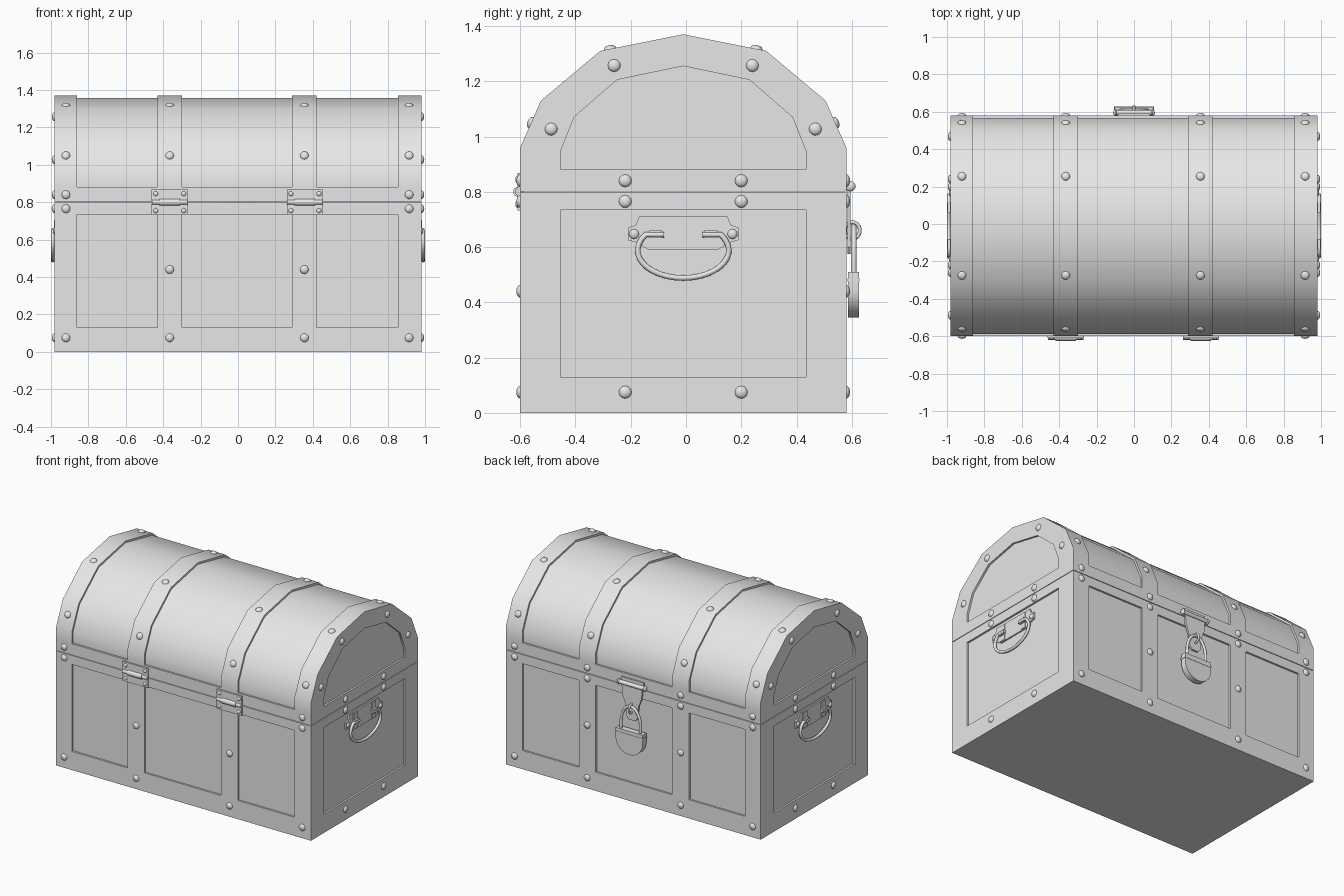
import bpy
import bmesh
import math
from mathutils import Matrix, Vector

if "Cube" in bpy.data.objects:
    bpy.data.objects.remove(bpy.data.objects["Cube"], do_unlink=True)

grey = bpy.data.materials.new("plain_grey")
grey.use_nodes = True
grey.diffuse_color = (0.8, 0.8, 0.8, 1)
grey.node_tree.nodes["Principled BSDF"].inputs["Base Color"].default_value = (0.8, 0.8, 0.8, 1)

CY = -0.01          # middle of the chest in depth
END = 0.982         # half length
HALF = 0.59         # half depth
DIP = 0.013         # depth of the recessed panels
IN = HALF - DIP
BANDS = [(-END, -0.86), (-0.43, -0.30), (0.29, 0.42), (0.855, END)]


def finish(name, bm):
    bmesh.ops.remove_doubles(bm, verts=bm.verts, dist=0.0005)
    bmesh.ops.recalc_face_normals(bm, faces=bm.faces)
    mesh = bpy.data.meshes.new(name)
    bm.to_mesh(mesh)
    bm.free()
    mesh.materials.append(grey)
    obj = bpy.data.objects.new(name, mesh)
    bpy.context.collection.objects.link(obj)
    return obj


def mirrored(half):
    """Close a half profile (offset, z) across the chest's middle."""
    other = [(-y, z) for y, z in reversed(half)]
    if half[-1][0] == 0:
        other = other[1:]
    return [(y + CY, z) for y, z in half + other]


def loft(name, outer, inner, panel):
    """Skin rings along x: end panel, frame, then bands and recessed panels."""
    rings = [(-END + DIP, panel), (-END, panel)]
    for i, (a, b) in enumerate(BANDS):
        if i > 0:
            rings.append((a, inner))
        rings += [(a, outer), (b, outer)]
        if i < len(BANDS) - 1:
            rings.append((b, inner))
    rings += [(END, panel), (END - DIP, panel)]
    bm = bmesh.new()
    rows = [[bm.verts.new((x, y, z)) for y, z in mirrored(p)] for x, p in rings]
    n = len(rows[0])
    for r, s in zip(rows, rows[1:]):
        for i in range(n):
            j = (i + 1) % n
            bm.faces.new((r[i], r[j], s[j], s[i]))
    bm.faces.new(rows[0])
    bm.faces.new(rows[-1])
    bmesh.ops.dissolve_degenerate(bm, dist=0.0005, edges=bm.edges)
    return finish(name, bm)


def prism(name, outline, to_world, depth):
    """Extrude a flat outline; to_world maps (u, v, depth) to a position."""
    bm = bmesh.new()
    low, high = [[bm.verts.new(to_world(u, v, d)) for u, v in outline] for d in depth]
    n = len(outline)
    bm.faces.new(low)
    bm.faces.new(high)
    for i in range(n):
        j = (i + 1) % n
        bm.faces.new((low[i], low[j], high[j], high[i]))
    return finish(name, bm)


def block(name, x, y, z):
    rect = [(x[0], z[0]), (x[1], z[0]), (x[1], z[1]), (x[0], z[1])]
    return prism(name, rect, lambda u, v, d: (u, d, v), y)


def barrel(name, centre, radius, length):
    """Cylinder lying along x."""
    bm = bmesh.new()
    bmesh.ops.create_cone(bm, cap_ends=True, segments=16, radius1=radius, radius2=radius, depth=length,
                          matrix=Matrix.Translation(centre) @ Matrix.Rotation(math.pi / 2, 4, "Y"))
    return finish(name, bm)


def tube(name, points, radius, cyclic=False):
    curve = bpy.data.curves.new(name, "CURVE")
    curve.dimensions = "3D"
    curve.bevel_depth = radius
    curve.bevel_resolution = 2
    curve.use_fill_caps = True
    spline = curve.splines.new("POLY")
    spline.points.add(len(points) - 1)
    for p, co in zip(spline.points, points):
        p.co = (*co, 1)
    spline.use_cyclic_u = cyclic
    curve.materials.append(grey)
    obj = bpy.data.objects.new(name, curve)
    bpy.context.collection.objects.link(obj)


def rivets(name, spots, radius=0.023):
    """Domed heads, each given as (position, outward direction)."""
    bm = bmesh.new()
    for pos, out in spots:
        turn = Vector(out).to_track_quat("Z", "Y").to_matrix().to_4x4()
        bmesh.ops.create_uvsphere(bm, u_segments=12, v_segments=8, radius=radius,
                                  matrix=Matrix.Translation(pos) @ turn @ Matrix.Diagonal((1, 1, 0.6, 1)))
    return finish(name, bm)


def arc(a, b, steps):
    return [math.radians(a + (b - a) * i / steps) for i in range(steps + 1)]


# Chest body
loft("chest_body",
     [(HALF, 0), (HALF, 0.13), (HALF, 0.13), (HALF, 0.735), (HALF, 0.735), (HALF, 0.798)],
     [(HALF, 0), (HALF, 0.13), (IN, 0.13), (IN, 0.735), (HALF, 0.735), (HALF, 0.798)],
     [(0.445, 0.13)] * 3 + [(0.445, 0.735)] * 3)

# Arched lid
loft("chest_lid",
     [(HALF, 0.802), (HALF, 0.88), (HALF, 0.88), (HALF, 0.96), (0.515, 1.13), (0.3, 1.31), (0, 1.37)],
     [(HALF, 0.802), (HALF, 0.88), (IN, 0.88), (IN, 0.957), (0.505, 1.121), (0.295, 1.297), (0, 1.357)],
     [(0.445, 0.88)] * 3 + [(0.445, 0.945), (0.395, 1.07), (0.24, 1.205), (0, 1.255)])

# Rivets on the bands, front and back
spots = []
for x in (-0.92, -0.365, 0.355, 0.915):
    middle = abs(x) < 0.5
    for s in (-1, 1):
        heights = [0.075]
        if middle:
            heights.append(0.44)
        if not middle or s > 0:
            heights += [0.765, 0.84]
        spots += [((x, CY + s * HALF, z), (0, s, 0)) for z in heights]
        spots.append(((x, CY + s * 0.55, 1.05), (0, s * 0.915, 0.4)))
        spots.append(((x, CY + s * 0.265, 1.317), (0, s * 0.2, 0.98)))
rivets("band_rivets", spots)

# Rivets on both ends
ends = [(0.21, 0.075), (0.21, 0.765), (0.21, 0.84), (0.25, 1.257), (0.478, 1.027)]
rivets("end_rivets", [((sx * END, CY + sy * y, z), (sx, 0, 0))
                      for sx in (-1, 1) for sy in (-1, 1) for y, z in ends])

# Hinges on the front
front = CY - HALF
for side, cx in (("right", -0.365), ("left", 0.358)):
    for part, z in (("lower", (0.733, 0.793)), ("upper", (0.807, 0.868))):
        block(f"{side}_hinge_{part}_leaf", (cx - 0.097, cx + 0.097), (front - 0.01, front + 0.005), z)
    barrel(f"{side}_hinge_pin", (cx, front - 0.006, 0.8), 0.013, 0.19)
    barrel(f"{side}_hinge_knuckle", (cx, front - 0.006, 0.8), 0.019, 0.11)
    rivets(f"{side}_hinge_rivets", [((cx + a, front - 0.01, z), (0, -1, 0))
                                    for a in (-0.075, 0.075) for z in (0.755, 0.845)], 0.013)

# Carrying handles on both ends
half_plate = [(0.125, 0.59), (0.165, 0.615), (0.2, 0.625), (0.2, 0.67), (0.172, 0.68), (0.16, 0.71)]
plate = half_plate + [(-y, z) for y, z in reversed(half_plate)]
for side, s in (("left", 1), ("right", -1)):
    def place(u, v, d, s=s):
        return (s * d, u + CY, v)
    prism(f"{side}_handle_plate", plate, place, (END - DIP - 0.005, END - 0.003))
    for k, c in (("front", -0.1), ("back", 0.1)):
        tab = [(c - 0.021, 0.595), (c + 0.021, 0.595), (c + 0.021, 0.705), (c - 0.021, 0.705)]
        prism(f"{side}_handle_{k}_tab", tab, place, (END - 0.01, END + 0.002))
        barrel_loop = [(c - 0.024, 0.632), (c + 0.024, 0.632), (c + 0.024, 0.66), (c - 0.024, 0.66)]
        prism(f"{side}_handle_{k}_loop", barrel_loop, place, (END - 0.005, END + 0.015))
    rivets(f"{side}_handle_rivets", [(place(y, 0.647, END - 0.003), (s, 0, 0)) for y in (-0.178, 0.178)], 0.018)
    bow = [(0.07, 0.645)] + [(0.165 * math.cos(a), 0.588 + 0.1 * math.sin(a)) for a in arc(35, -215, 24)]
    tube(f"{side}_handle_bow", [place(y, z, END + 0.008) for y, z in bow + [(-0.07, 0.645)]], 0.01)

# Hasp on the back
back = CY + HALF


def on_back(u, v, d):
    return (u, back + d, v)


block("hasp_mount", (-0.085, 0.085), (back - 0.005, back + 0.01), (0.805, 0.855))
barrel("hasp_pin", (0, back + 0.015, 0.82), 0.014, 0.2)
rivets("hasp_pin_ends", [((x, back + 0.015, 0.82), (x, 0, 0)) for x in (-0.1, 0.1)], 0.019)
strap = [(0.08, 0.83), (0.075, 0.74), (0.05, 0.68), (0.045, 0.6), (0.025, 0.575)]
prism("hasp_strap", strap + [(-x, z) for x, z in reversed(strap)], on_back, (0.004, 0.016))
tube("hasp_staple", [(0, back + 0.022 + 0.027 * math.cos(a), 0.66 + 0.03 * math.sin(a))
                     for a in arc(0, 345, 23)], 0.007, True)

# Padlock hanging from the staple
rim = [(0.105, 0.51)] + [(0.105 * math.cos(a), 0.45 + 0.105 * math.sin(a)) for a in arc(0, -180, 20)]
prism("padlock_body", rim + [(-0.105, 0.51)], on_back, (0.006, 0.046))
prism("padlock_top_band", [(-0.108, 0.475), (0.108, 0.475), (0.108, 0.487), (-0.108, 0.487)],
      on_back, (0.004, 0.048))
bow = [(0.075 * math.cos(a), 0.55 + 0.125 * math.sin(a)) for a in arc(0, 180, 20)]
tube("padlock_shackle", [on_back(x, z, 0.027) for x, z in [(0.075, 0.5)] + bow + [(-0.075, 0.5)]], 0.01)

# Smooth the arch and round parts, keep the edges sharp
bpy.ops.object.select_all(action="DESELECT")
for obj in bpy.context.scene.objects:
    if obj.type == "MESH":
        obj.select_set(True)
        bpy.context.view_layer.objects.active = obj
bpy.ops.object.shade_smooth_by_angle(angle=math.radians(35))
